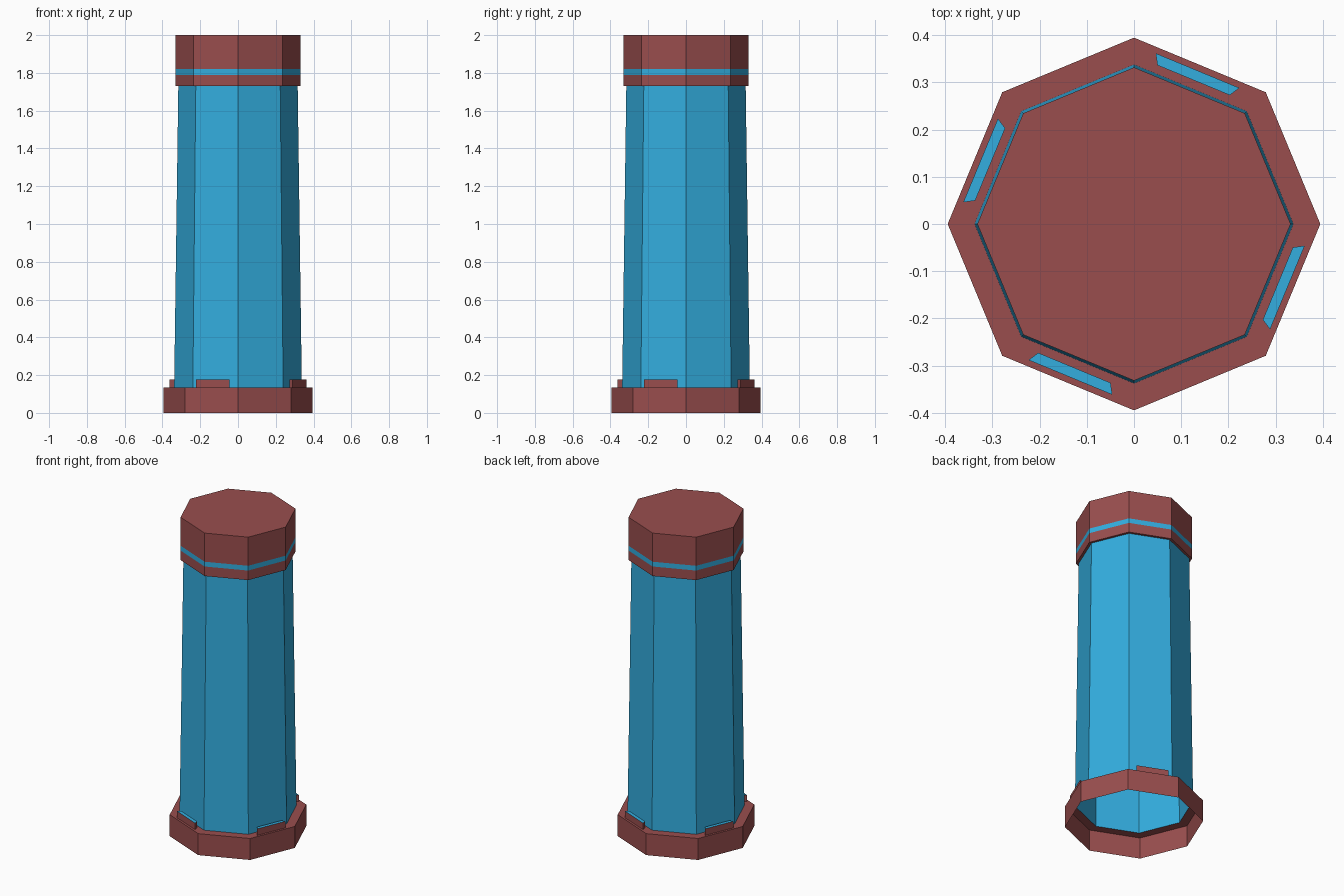
import bpy, bmesh
from math import cos, sin, pi, radians
from mathutils import Matrix

cube = bpy.data.objects.get("Cube")
if cube:
    bpy.data.objects.remove(cube, do_unlink=True)

SIDES = 8


def make_material(name, rgb):
    mat = bpy.data.materials.new(name)
    mat.use_nodes = True
    color = (*rgb, 1.0)
    mat.diffuse_color = color
    mat.node_tree.nodes["Principled BSDF"].inputs["Base Color"].default_value = color
    return mat


red = make_material("brick red", (0.32, 0.076, 0.076))
blue = make_material("sky blue", (0.033, 0.42, 0.74))


def finish(name, bm):
    mesh = bpy.data.meshes.new(name)
    bm.to_mesh(mesh)
    bm.free()
    mesh.materials.append(red)
    mesh.materials.append(blue)
    obj = bpy.data.objects.new(name, mesh)
    bpy.context.collection.objects.link(obj)
    return obj


def octagon_shell(name, profile, is_blue, close_top=False):
    """Sweep (radius, height) points, listed bottom up, around z."""
    bm = bmesh.new()
    rings = [[bm.verts.new((r * cos(2 * pi * i / SIDES), r * sin(2 * pi * i / SIDES), z))
              for i in range(SIDES)] for r, z in profile]
    for low, high in zip(rings, rings[1:]):
        for i in range(SIDES):
            j = (i + 1) % SIDES
            face = bm.faces.new((low[i], low[j], high[j], high[i]))
            face.material_index = int(is_blue(face.calc_center_median().z))
    if close_top:
        bm.faces.new(rings[-1])
    return finish(name, bm)


# Hollow foot: outer wall and flat ledge, open underneath
octagon_shell("base", [(0.395, 0), (0.395, 0.135), (0.338, 0.135)], lambda z: False)

# Tapered column wall
octagon_shell("column", [(0.338, 0.135), (0.316, 1.73)], lambda z: True)

# Overhanging cap with a painted band
octagon_shell("cap",
              [(0.316, 1.73), (0.332, 1.73), (0.332, 1.79), (0.332, 1.82), (0.332, 2.0)],
              lambda z: 1.79 < z < 1.82, close_top=True)


# Trapezoid tabs on every other side of the ledge, with blue tops
def ledge_tab(name, angle):
    outline = [(0.330, -0.083), (0.352, -0.096), (0.352, 0.096), (0.330, 0.083)]
    bm = bmesh.new()
    low = [bm.verts.new((x, y, 0.135)) for x, y in outline]
    high = [bm.verts.new((x, y, 0.176)) for x, y in outline]
    for i in range(4):
        j = (i + 1) % 4
        bm.faces.new((low[i], low[j], high[j], high[i]))
    bm.faces.new(high).material_index = 1
    bm.transform(Matrix.Rotation(angle, 4, "Z"))
    return finish(name, bm)


for k, side in enumerate(("back_left", "back_right", "front_right", "front_left")):
    ledge_tab(side + "_tab", radians(67.5 + 90 * k))
